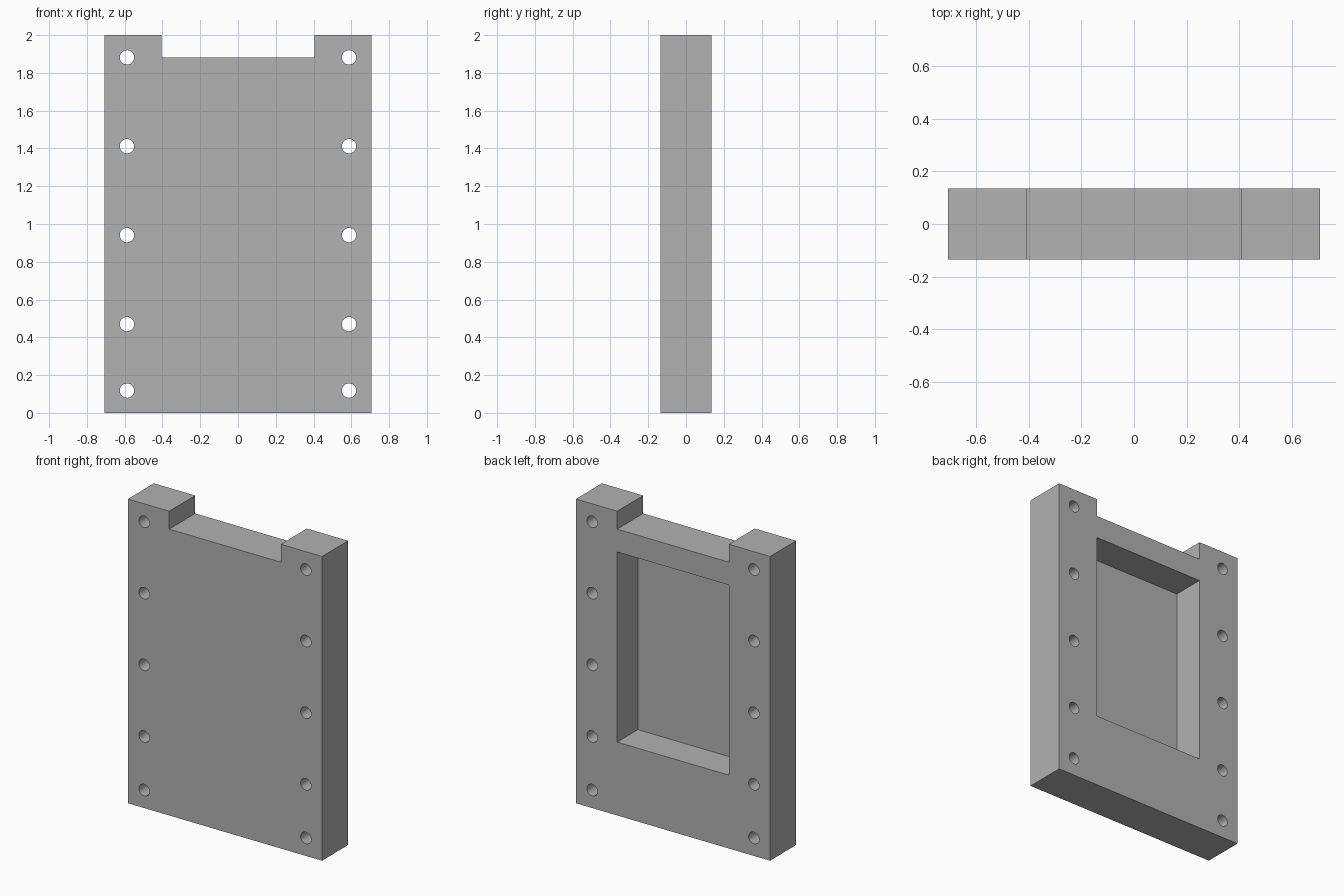
import bpy
import math

if "Cube" in bpy.data.objects:
    bpy.data.objects.remove(bpy.data.objects["Cube"], do_unlink=True)

WIDTH, DEPTH, HEIGHT = 1.412, 0.27, 2.0
OPENING = 0.812          # shared width of the notch and the pocket
NOTCH_Z = 1.882
POCKET_Z = (0.482, 1.732)
POCKET_DEPTH = 0.215
HOLE_X, HOLE_RADIUS = 0.588, 0.038
HOLE_HEIGHTS = (0.118, 0.47, 0.941, 1.412, 1.882)

grey = bpy.data.materials.new("plain grey")
grey.use_nodes = True
colour = (0.445, 0.445, 0.445, 1)
grey.diffuse_color = colour
grey.node_tree.nodes["Principled BSDF"].inputs["Base Color"].default_value = colour


def box(name, x, y, z):
    """Box from (min, max) pairs along each axis."""
    centre = [(a + b) / 2 for a, b in (x, y, z)]
    bpy.ops.mesh.primitive_cube_add(size=1, location=centre)
    obj = bpy.context.object
    obj.name = name
    obj.scale = [b - a for a, b in (x, y, z)]
    bpy.ops.object.transform_apply(location=True, rotation=True, scale=True)
    obj.data.materials.append(grey)
    return obj


def cut(target, cutter):
    """Subtract the cutter from the target and remove it."""
    mod = target.modifiers.new(cutter.name, "BOOLEAN")
    mod.operation = "DIFFERENCE"
    mod.solver = "EXACT"
    mod.object = cutter
    bpy.context.view_layer.objects.active = target
    bpy.ops.object.modifier_apply(modifier=mod.name)
    bpy.data.objects.remove(cutter, do_unlink=True)


# Main slab
half_x, half_y, half_open = WIDTH / 2, DEPTH / 2, OPENING / 2
panel = box("panel", (-half_x, half_x), (-half_y, half_y), (0, HEIGHT))

# Notch through the top edge
cut(panel, box("notch", (-half_open, half_open), (-1, 1), (NOTCH_Z, HEIGHT + 1)))

# Blind pocket in the back face
cut(panel, box("pocket", (-half_open, half_open),
               (half_y - POCKET_DEPTH, 1), POCKET_Z))

# Two columns of through holes
for side in (-1, 1):
    for z in HOLE_HEIGHTS:
        bpy.ops.mesh.primitive_cylinder_add(
            vertices=40, radius=HOLE_RADIUS, depth=1,
            location=(side * HOLE_X, 0, z), rotation=(math.pi / 2, 0, 0))
        hole = bpy.context.object
        hole.name = "bolt_hole"
        hole.data.materials.append(grey)
        cut(panel, hole)

# Round hole walls, crisp edges
bpy.ops.object.select_all(action="DESELECT")
panel.select_set(True)
bpy.context.view_layer.objects.active = panel
bpy.ops.object.shade_smooth_by_angle(angle=math.radians(30))
